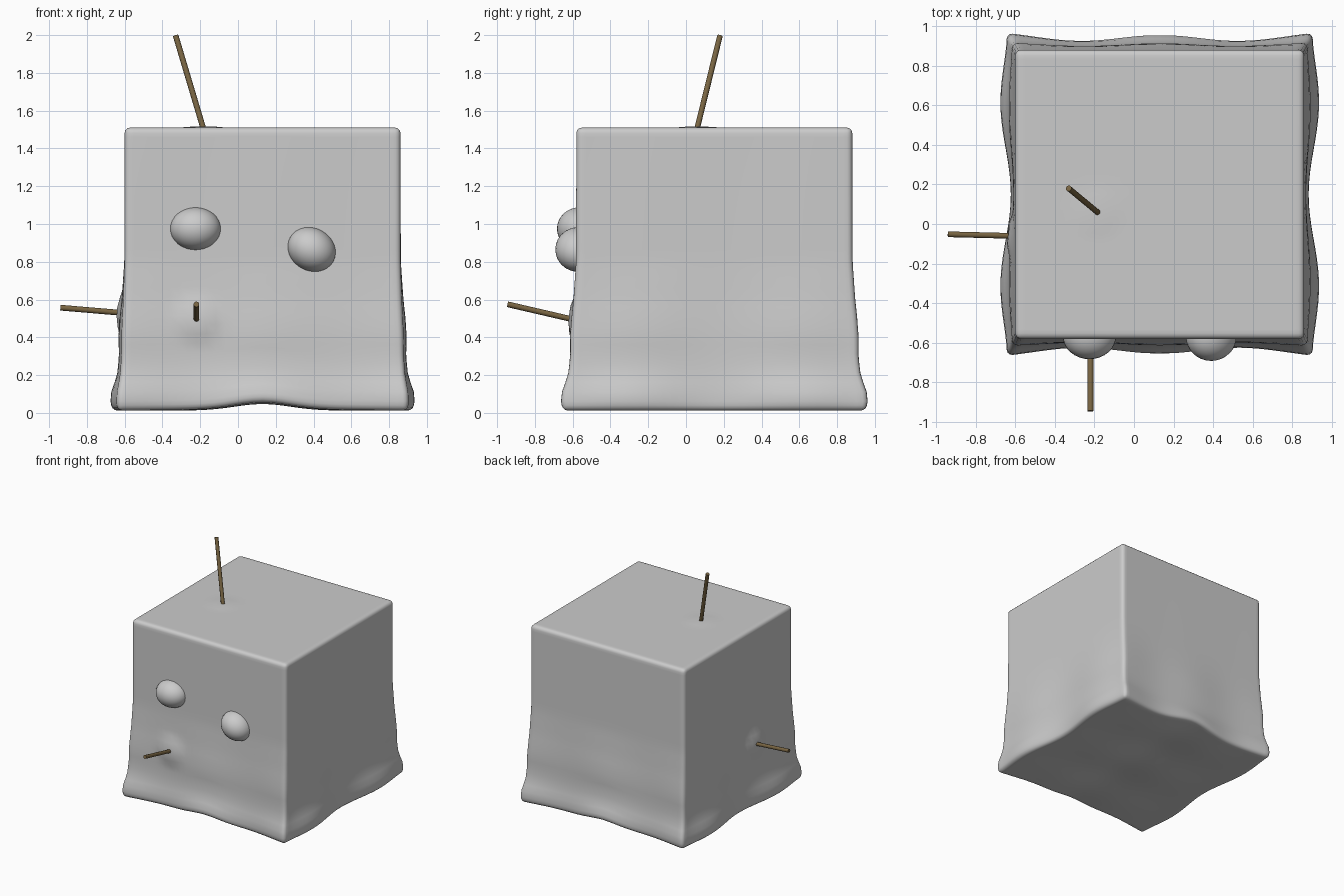
import bpy, bmesh, math
from mathutils import Vector, Matrix

if "Cube" in bpy.data.objects:
    bpy.data.objects.remove(bpy.data.objects["Cube"])

CX, CY, HALF = 0.13, 0.15, 0.73
TOP = 1.51
PROFILE = [(0, .06), (.03, .075), (.1, .075), (.2, .04), (.3, .03), (.4, .033),
           (.5, .027), (.6, .016), (.8, .002), (1.6, 0)]
# stick: surface point, outer tip
STICKS = {
    "top_stick": ((-.185, .06, 1.51), (-.33, .18, 1.997)),
    "front_stick": ((-.22, -.60, .495), (-.22, -.945, .575)),
    "left_stick": ((-.62, -.06, .53), (-.94, -.052, .557)),
}


def sag(z):
    for (z0, a), (z1, b) in zip(PROFILE, PROFILE[1:]):
        if z <= z1:
            return a + (b - a) * (z - z0) / (z1 - z0)
    return 0


def add_object(name, bm):
    me = bpy.data.meshes.new(name)
    bm.to_mesh(me)
    bm.free()
    ob = bpy.data.objects.new(name, me)
    bpy.context.collection.objects.link(ob)
    for p in me.polygons:
        p.use_smooth = True
    return ob


# sagging jelly cube body
bm = bmesh.new()
bmesh.ops.create_cube(bm, size=2)
bmesh.ops.subdivide_edges(bm, edges=bm.edges[:], cuts=29, use_grid_fill=True)
for v in bm.verts:
    u, w, s = v.co
    tx, ty = u * HALF, w * HALF
    # wavy lower rim
    low = .012 + .035 * math.exp(-(tx / .2) ** 2) + .006 * (1 - math.cos(ty * 12)) * (1 - abs(u))
    z = low + (s + 1) / 2 * (TOP - low)
    # folds bulging outward near the base
    side = sag(z) * (.65 - .35 * math.cos(2 * math.pi * ty / .84))
    front = sag(z) * (.8 + .2 * math.cos(2 * math.pi * tx / .76))
    corner = .012 * (abs(u * w) ** 8) * max(0, 1 - z / .5)
    x = CX + tx + u * (side + corner)
    y = CY + ty + w * (front + corner)
    v.co = (x, y, z)
    # puckered skin around the sticks
    normals = {"top_stick": (s > .999, Vector((0, 0, .25))),
               "front_stick": (w < -.999, Vector((0, -1, 0))),
               "left_stick": (u < -.999, Vector((-1, 0, 0)))}
    for key, (on_face, n) in normals.items():
        if on_face:
            d = (v.co - Vector(STICKS[key][0])).length
            v.co += n * .024 * math.exp(-((d - .05) / .05) ** 2)
body = add_object("jelly_body", bm)
bev = body.modifiers.new("round_edges", 'BEVEL')
bev.width = .028
bev.segments = 3
bev.limit_method = 'ANGLE'
bev.angle_limit = math.radians(50)


# eyes set into the front
def eye(name, loc, size, tilt):
    bm = bmesh.new()
    bmesh.ops.create_uvsphere(bm, u_segments=32, v_segments=16, radius=1)
    ob = add_object(name, bm)
    ob.location = loc
    ob.scale = size
    ob.rotation_euler = (0, tilt, 0)


eye("left_eye", (-.225, -.565, .975), (.135, .118, .113), 0)
eye("right_eye", (.39, -.57, .865), (.132, .122, .113), math.radians(30))

# wooden sticks
wood = bpy.data.materials.new("wood")
wood.diffuse_color = (.19, .13, .055, 1)
wood.use_nodes = True
wood.node_tree.nodes["Principled BSDF"].inputs["Base Color"].default_value = wood.diffuse_color
for name, (a, b) in STICKS.items():
    a, b = Vector(a), Vector(b)
    axis = (b - a).normalized()
    a = a - axis * .15
    bm = bmesh.new()
    bmesh.ops.create_cone(bm, cap_ends=True, segments=10, radius1=.015, radius2=.015,
                          depth=(b - a).length)
    bm.transform(Matrix.Translation((a + b) / 2) @ axis.to_track_quat('Z', 'Y').to_matrix().to_4x4())
    ob = add_object(name, bm)
    ob.data.materials.append(wood)
    for p in ob.data.polygons:
        p.use_smooth = len(p.vertices) == 4
